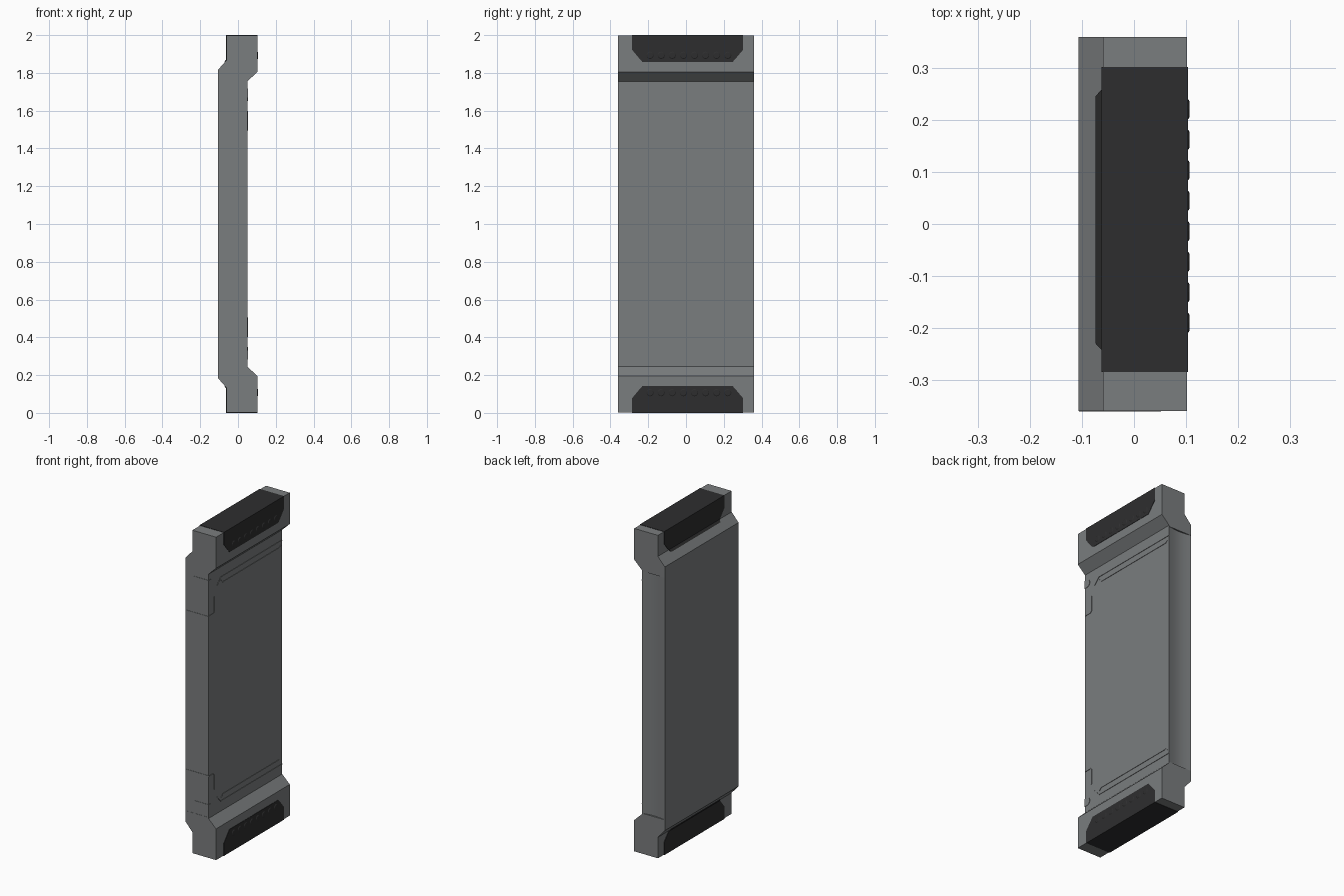
import bpy, bmesh, math
from mathutils import Matrix

if "Cube" in bpy.data.objects:
    bpy.data.objects.remove(bpy.data.objects["Cube"])


def material(name, rgb):
    m = bpy.data.materials.new(name)
    m.diffuse_color = (*rgb, 1)
    m.use_nodes = True
    m.node_tree.nodes["Principled BSDF"].inputs["Base Color"].default_value = m.diffuse_color
    return m


GREY = material("steel grey", (0.195, 0.205, 0.21))
DARK = material("dark rubber", (0.027, 0.027, 0.028))


def finish(bm, name, mat, smooth=False):
    bmesh.ops.recalc_face_normals(bm, faces=bm.faces)
    me = bpy.data.meshes.new(name)
    bm.to_mesh(me)
    bm.free()
    me.materials.append(mat)
    ob = bpy.data.objects.new(name, me)
    bpy.context.collection.objects.link(ob)
    if smooth:
        bpy.ops.object.select_all(action='DESELECT')
        ob.select_set(True)
        bpy.context.view_layer.objects.active = ob
        bpy.ops.object.shade_smooth_by_angle(angle=math.radians(30))
    return ob


def prism(name, points, axis, lo, hi, mat, smooth=False):
    """Extrude a 2D outline along an axis; the other two axes keep their order."""
    bm = bmesh.new()

    def co(p, t):
        c = list(p)
        c.insert("xyz".index(axis), t)
        return c
    a = [bm.verts.new(co(p, lo)) for p in points]
    b = [bm.verts.new(co(p, hi)) for p in points]
    bm.faces.new(a)
    bm.faces.new(b)
    for i in range(len(a)):
        j = (i + 1) % len(a)
        bm.faces.new((a[i], a[j], b[j], b[i]))
    return finish(bm, name, mat, smooth)


def loft(name, levels, mat):
    """Stack of rectangles (z, x0, x1, y0, y1) joined by quads."""
    bm = bmesh.new()
    rings = [[bm.verts.new(c) for c in ((x0, y0, z), (x1, y0, z), (x1, y1, z), (x0, y1, z))]
             for z, x0, x1, y0, y1 in levels]
    for r, s in zip(rings, rings[1:]):
        for i in range(4):
            j = (i + 1) % 4
            bm.faces.new((r[i], r[j], s[j], s[i]))
    bm.faces.new(rings[0])
    bm.faces.new(rings[-1])
    return finish(bm, name, mat)


def line(name, pts, flip, w=0.004):
    """Thin raised trim line on the front panel, given as (y, z) points."""
    bm = bmesh.new()
    for (y0, z0), (y1, z1) in zip(pts, pts[1:]):
        z0, z1 = flip(z0), flip(z1)
        length = math.hypot(y1 - y0, z1 - z0)
        bmesh.ops.create_cube(bm, size=1, matrix=(
            Matrix.Translation((0.05, (y0 + y1) / 2, (z0 + z1) / 2))
            @ Matrix.Rotation(math.atan2(z1 - z0, y1 - y0), 4, 'X')
            @ Matrix.Diagonal((0.005, length + w, w, 1))))
    return finish(bm, name, GREY)


# central panel, with a shallow smooth groove along the +y edge
groove = [(0.05 - 0.157 * i / 12, 0.36 - 0.009 * math.sin(math.pi * i / 12)) for i in range(13)]
prism("main_panel", [(-0.107, -0.359), (0.05, -0.359)] + groove, "z", 0.25, 1.75, GREY, True)

for end, flip in (("lower", lambda z: z), ("upper", lambda z: 2 - z)):
    # stepped end block
    outline = [(-0.06, 0.002), (0.102, 0.002), (0.102, 0.195), (0.05, 0.245), (0.05, 0.252),
               (-0.107, 0.252), (-0.107, 0.185), (-0.06, 0.132)]
    prism(end + "_end_block", [(x, flip(z)) for x, z in outline], "y", -0.36, 0.36, GREY)

    # dark insert running through the block
    levels = [(0.0, -0.063, 0.104, -0.285, 0.302), (0.078, -0.063, 0.104, -0.285, 0.302),
              (0.13, -0.063, 0.104, -0.242, 0.258), (0.143, -0.074, 0.104, -0.23, 0.246)]
    loft(end + "_insert", [(flip(l[0]),) + l[1:] for l in levels], DARK)

    # row of low studs
    bm = bmesh.new()
    for i in range(8):
        bmesh.ops.create_cone(bm, cap_ends=True, segments=12, radius1=0.024, radius2=0.015,
                              depth=0.006, matrix=Matrix.Translation(
                                  (0.104, -0.19 + i * 0.0587, flip(0.107)))
                              @ Matrix.Rotation(math.pi / 2, 4, 'Y'))
    finish(bm, end + "_studs", DARK)

    # trim lines on the panel face
    line(end + "_outer_trim", [(-0.275, 0.345), (-0.24, 0.308), (0.357, 0.308)], flip)
    line(end + "_inner_trim", [(-0.235, 0.33), (-0.22, 0.345), (0.33, 0.345), (0.345, 0.335)], flip)
    line(end + "_corner_trim", [(-0.357, 0.505), (-0.312, 0.505), (-0.304, 0.495), (-0.304, 0.405)], flip)

    # rounded latch tab wrapping onto the side
    arc = [(-0.342 + 0.024 * math.cos(a), flip(0.307) + 0.024 * math.sin(a))
           for a in (math.radians(-90 + 15 * k) for k in range(13))]
    zc = flip(0.307)
    prism(end + "_latch_tab", [(-0.361, zc + 0.024), (-0.361, zc - 0.024)] + arc,
          "x", -0.05, 0.052, GREY)

    # seam on the -y side
    z = flip(0.508)
    prism(end + "_side_seam", [(-0.106, z - 0.002), (0.05, z - 0.002), (0.05, z + 0.002),
                               (-0.106, z + 0.002)], "y", -0.361, -0.357, GREY)
